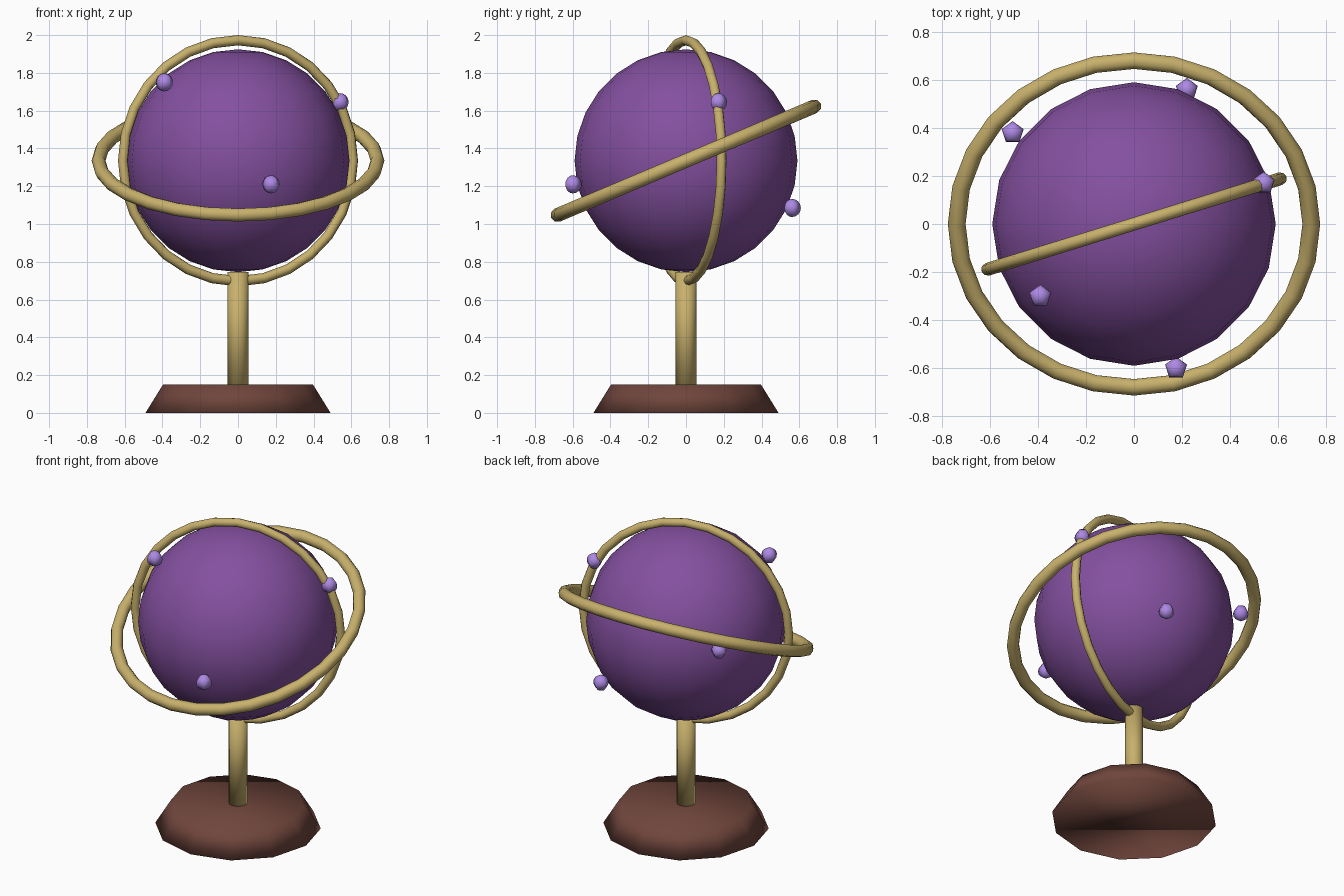
import bpy
from math import pi

if "Cube" in bpy.data.objects:
    bpy.data.objects.remove(bpy.data.objects["Cube"])


def material(name, rgb):
    m = bpy.data.materials.new(name)
    m.diffuse_color = (*rgb, 1)
    m.use_nodes = True
    m.node_tree.nodes["Principled BSDF"].inputs["Base Color"].default_value = m.diffuse_color
    return m


PURPLE = material("purple", (0.23, 0.08, 0.35))
BRASS = material("brass", (0.58, 0.44, 0.15))
WOOD = material("wood", (0.16, 0.06, 0.045))
LILAC = material("lilac", (0.42, 0.25, 0.78))


def finish(name, mat):
    ob = bpy.context.object
    ob.name = name
    ob.data.materials.append(mat)
    bpy.ops.object.shade_smooth()
    return ob


def ring(name, major, minor, rotation):
    bpy.ops.mesh.primitive_torus_add(major_radius=major, minor_radius=minor,
                                     major_segments=28, minor_segments=8,
                                     location=CENTRE, rotation=rotation)
    return finish(name, BRASS)


CENTRE = (0, 0, 1.335)

# tapered base
bpy.ops.mesh.primitive_cone_add(vertices=12, radius1=0.49, radius2=0.397,
                                depth=0.15, location=(0, 0, 0.075))
finish("base", WOOD)

# support post
bpy.ops.mesh.primitive_cylinder_add(vertices=12, radius=0.055, depth=0.6,
                                    location=(0, 0, 0.445))
finish("post", BRASS)

# globe
bpy.ops.mesh.primitive_uv_sphere_add(segments=20, ring_count=14, radius=0.59,
                                     location=CENTRE)
finish("globe", PURPLE)

# tilted horizontal ring and upright meridian ring
ring("tilted_ring", 0.738, 0.037, (0.4, 0, 0))
ring("meridian_ring", 0.638, 0.027, (pi / 2, 0, 0.3))

# small markers floating around the globe
MARKERS = [(-0.39, -0.30, 1.75), (0.54, 0.17, 1.645), (0.175, -0.60, 1.21),
           (0.22, 0.56, 1.085), (-0.505, 0.38, 1.42)]
for i, p in enumerate(MARKERS):
    bpy.ops.mesh.primitive_uv_sphere_add(segments=5, ring_count=8,
                                         radius=0.048, location=p)
    finish(f"marker_{i + 1}", LILAC)
